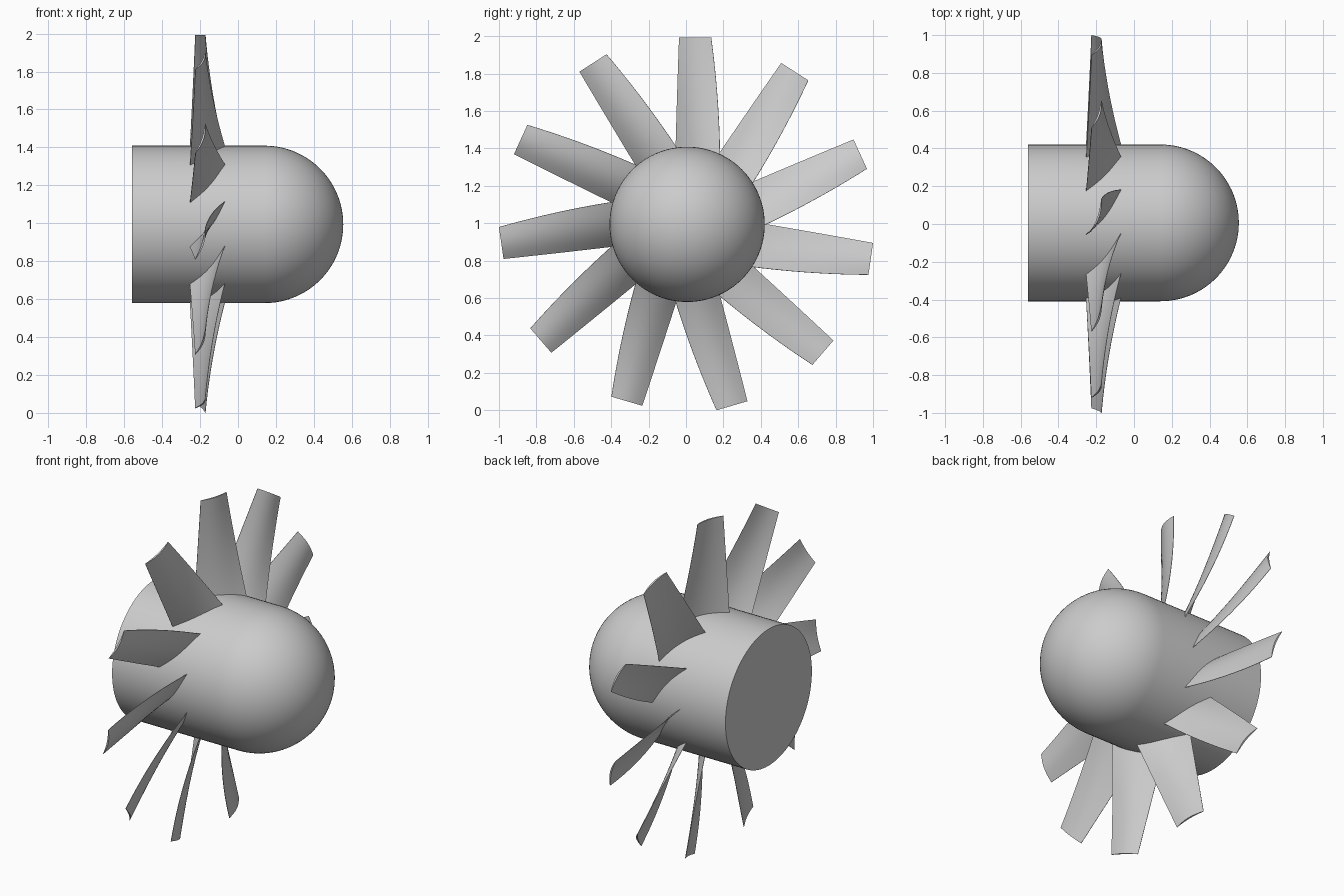
import bpy
import bmesh
from math import sin, cos, pi, radians
from mathutils import Matrix, Vector

cube = bpy.data.objects.get("Cube")
if cube:
    bpy.data.objects.remove(cube)

CENTRE = Vector((0, 0.006, 0.994))
HUB_RADIUS = 0.415
BLADES = 11

grey = bpy.data.materials.new("plain grey")
grey.use_nodes = True
grey.diffuse_color = (0.6, 0.6, 0.6, 1)
grey.node_tree.nodes["Principled BSDF"].inputs["Base Color"].default_value = grey.diffuse_color


def finish(bm, name):
    """Turn a bmesh into a smooth-shaded object placed on the hub axis."""
    bmesh.ops.recalc_face_normals(bm, faces=bm.faces)
    mesh = bpy.data.meshes.new(name)
    bm.to_mesh(mesh)
    bm.free()
    mesh.materials.append(grey)
    obj = bpy.data.objects.new(name, mesh)
    bpy.context.collection.objects.link(obj)
    obj.location = CENTRE
    bpy.ops.object.select_all(action="DESELECT")
    obj.select_set(True)
    bpy.context.view_layer.objects.active = obj
    bpy.ops.object.shade_smooth_by_angle(angle=radians(40))
    return obj


def loft(bm, rings):
    """Skin a list of closed loops with quads."""
    loops = [[bm.verts.new(p) for p in ring] for ring in rings]
    for a, b in zip(loops, loops[1:]):
        for i in range(len(a)):
            j = (i + 1) % len(a)
            bm.faces.new((a[i], a[j], b[j], b[i]))
    bm.faces.new(loops[0])
    bm.faces.new(loops[-1])


def curve(a, b, c, t):
    """Smooth value through a (t=0), b (t=0.5) and c (t=1)."""
    return a * (1 - t) * (1 - 2 * t) + 4 * b * t * (1 - t) + c * t * (2 * t - 1)


# Hub: a cylinder along x with a domed nose
profile = [(-0.56, HUB_RADIUS)]
for i in range(25):
    a = pi / 2 * i / 25
    profile.append((0.14 + HUB_RADIUS * sin(a), HUB_RADIUS * cos(a)))
profile.append((0.14 + HUB_RADIUS, 0.002))
bm = bmesh.new()
loft(bm, [[(x, r * cos(2 * pi * k / 96), r * sin(2 * pi * k / 96)) for k in range(96)]
          for x, r in profile])
finish(bm, "hub")

# Blade: thin cambered sections, twisted and narrowing towards the tip
STATIONS, CHORD = 16, 12
sections = []
for n in range(STATIONS + 1):
    t = n / STATIONS
    radius = 0.34 + (0.998 - 0.34) * t
    lead = Vector((curve(-0.257, -0.24, -0.225, t), curve(-0.063, -0.054, -0.043, t)))
    trail = Vector((curve(-0.06, -0.13, -0.172, t), curve(0.176, 0.163, 0.129, t)))
    chord = trail - lead
    normal = Vector((chord.y, -chord.x)).normalized()
    camber = 0.02 - 0.007 * t

    def point(u, side):
        bow = camber * sin(pi * u) + side * (0.001 + 0.004 * sin(pi * u))
        p = lead + chord * u + normal * bow
        return (p.x, p.y, radius)

    sections.append([point(k / CHORD, 1) for k in range(CHORD + 1)]
                    + [point(k / CHORD, -1) for k in range(CHORD, -1, -1)])
bm = bmesh.new()
loft(bm, sections)
blade = finish(bm, "blade_1")

# Repeat the blade around the hub
for k in range(1, BLADES):
    copy = bpy.data.objects.new("blade_%d" % (k + 1), blade.data)
    bpy.context.collection.objects.link(copy)
    copy.matrix_world = Matrix.Translation(CENTRE) @ Matrix.Rotation(-2 * pi * k / BLADES, 4, "X")
